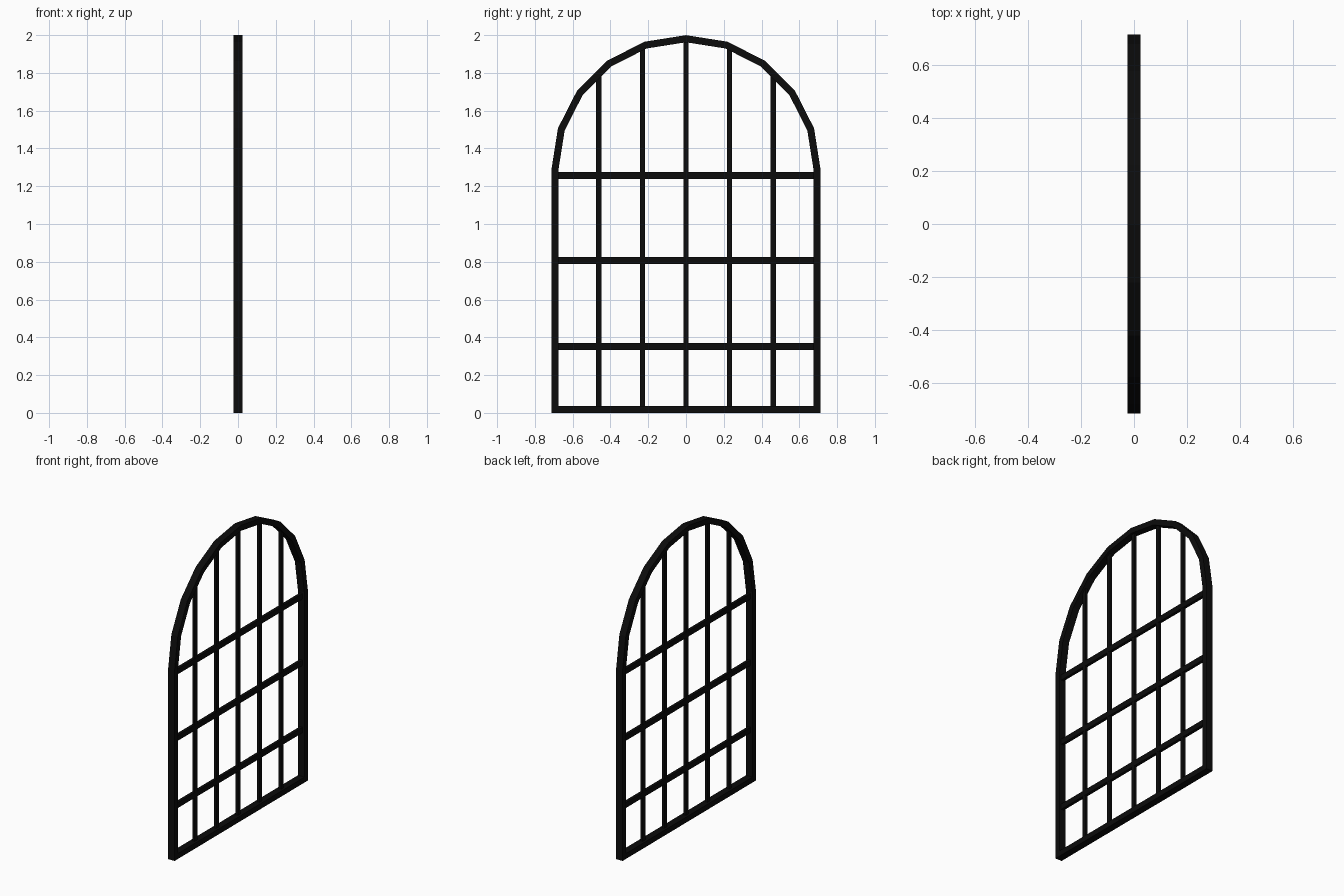
import bpy, bmesh, math

if "Cube" in bpy.data.objects:
    bpy.data.objects.remove(bpy.data.objects["Cube"])

iron = bpy.data.materials.new("black iron")
iron.diffuse_color = (0.0035, 0.0035, 0.0035, 1)
iron.use_nodes = True
iron.node_tree.nodes["Principled BSDF"].inputs["Base Color"].default_value = iron.diffuse_color

R, SPRING, W, DEPTH = 0.694, 1.287, 0.037, 0.048   # centreline radius, arch base, bar width, depth
STEPS = 10


def finish(name, bm):
    bmesh.ops.recalc_face_normals(bm, faces=bm.faces)
    me = bpy.data.meshes.new(name)
    bm.to_mesh(me)
    bm.free()
    me.materials.append(iron)
    ob = bpy.data.objects.new(name, me)
    bpy.context.collection.objects.link(ob)
    return ob


def bar(name, y0, y1, z0, z1, depth):
    bm = bmesh.new()
    bmesh.ops.create_cube(bm, size=1)
    for v in bm.verts:
        v.co = (v.co.x * depth, y0 + (v.co.y + 0.5) * (y1 - y0), z0 + (v.co.z + 0.5) * (z1 - z0))
    return finish(name, bm)


def outline(side):
    """Arched window outline, offset from the centreline (+1 outside, -1 inside)."""
    o = side * W / 2
    r = R + o / math.cos(math.pi / STEPS / 2)
    pts = [(r * math.cos(math.pi * i / STEPS), SPRING + r * math.sin(math.pi * i / STEPS))
           for i in range(STEPS + 1)]
    return pts + [(-R - o, W / 2 - o), (R + o, W / 2 - o)]


def arch_z(y):
    """Height of the faceted arch centreline at y."""
    step = math.pi / STEPS
    k = int(math.asin(abs(y) / R) / step)
    a, b = k * step, (k + 1) * step
    t = (abs(y) - R * math.sin(a)) / (R * (math.sin(b) - math.sin(a)))
    return SPRING + R * (math.cos(a) + t * (math.cos(b) - math.cos(a)))


# Outer frame: closed arched ring with rectangular section
bm = bmesh.new()
rings = [[bm.verts.new((x, y, z)) for y, z in outline(s)]
         for s, x in ((1, DEPTH / 2), (1, -DEPTH / 2), (-1, -DEPTH / 2), (-1, DEPTH / 2))]
n = len(rings[0])
for j in range(4):
    p, q = rings[j], rings[(j + 1) % 4]
    for i in range(n):
        k = (i + 1) % n
        bm.faces.new((p[i], p[k], q[k], q[i]))
finish("arched_frame", bm)

# Upright glazing bars
for i in range(-2, 3):
    y = i * 0.231
    bar("upright_bar", y - 0.0135, y + 0.0135, 0.01, arch_z(y), 0.018)

# Cross bars
for z in (0.352, 0.807, 1.257):
    bar("cross_bar", -R, R, z - 0.0185, z + 0.0185, 0.02)
